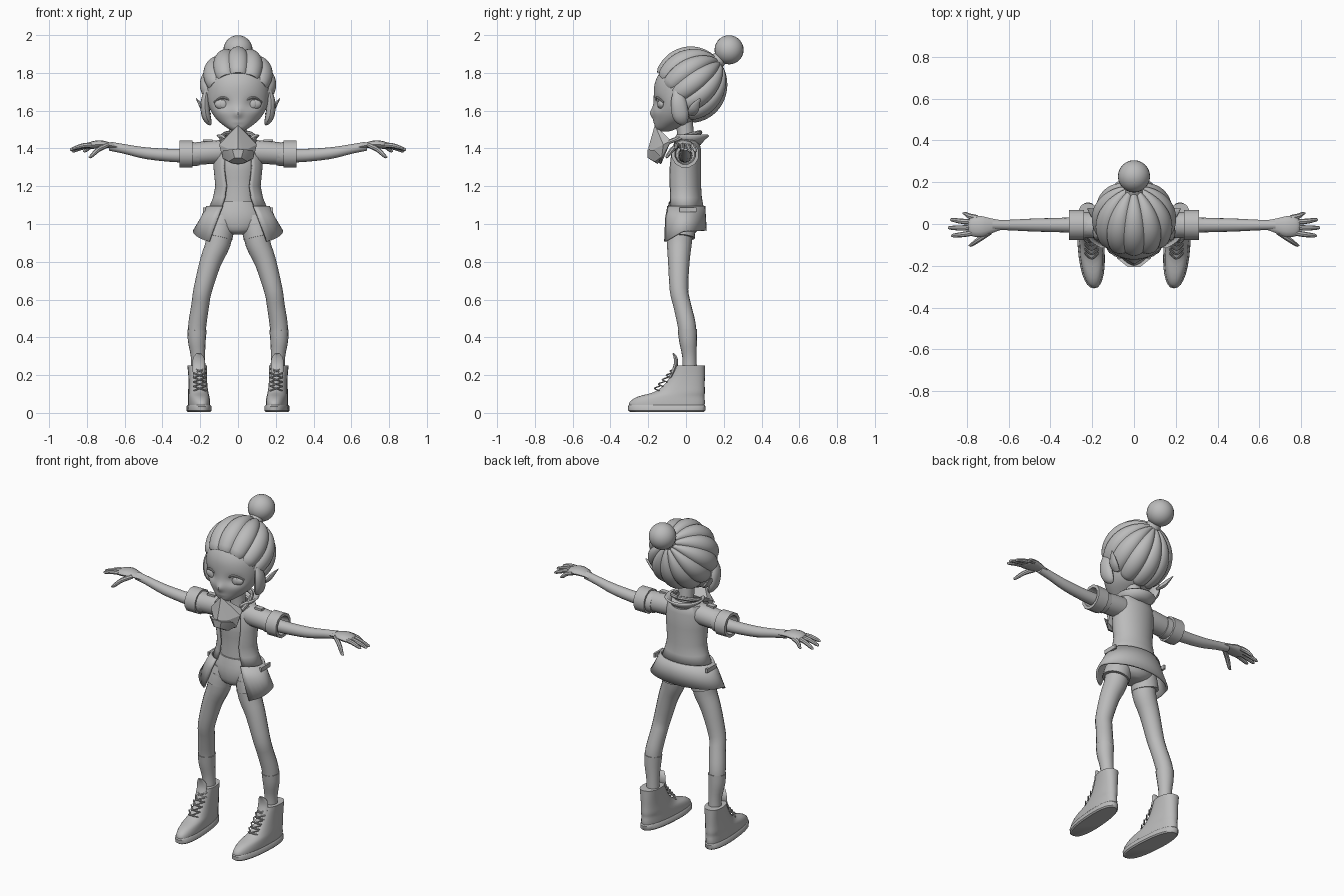
import bpy, bmesh, math
from mathutils import Vector

cube = bpy.data.objects.get("Cube")
if cube:
    bpy.data.objects.remove(cube, do_unlink=True)

grey = bpy.data.materials.new("plain_grey")
grey.use_nodes = True
shade = (0.5, 0.5, 0.5, 1)
grey.diffuse_color = shade
grey.node_tree.nodes["Principled BSDF"].inputs["Base Color"].default_value = shade


def finish(name, bm, mirror=False, subsurf=0, thick=0, angle=40):
    """Turn a bmesh into a shaded object with its modifiers."""
    bmesh.ops.recalc_face_normals(bm, faces=bm.faces[:])
    mesh = bpy.data.meshes.new(name)
    bm.to_mesh(mesh)
    bm.free()
    mesh.materials.append(grey)
    obj = bpy.data.objects.new(name, mesh)
    bpy.context.collection.objects.link(obj)
    bpy.ops.object.select_all(action='DESELECT')
    bpy.context.view_layer.objects.active = obj
    obj.select_set(True)
    bpy.ops.object.shade_smooth_by_angle(angle=math.radians(angle))
    if mirror:
        mod = obj.modifiers.new("mirror", 'MIRROR')
        mod.use_mirror_merge = False
    if thick:
        mod = obj.modifiers.new("thickness", 'SOLIDIFY')
        mod.thickness = thick
    if subsurf:
        mod = obj.modifiers.new("smooth", 'SUBSURF')
        mod.levels = mod.render_levels = subsurf
    return obj


def skin(rings, closed=True, caps=True):
    """Bridge a list of point rings into a surface."""
    bm = bmesh.new()
    rows = [[bm.verts.new(p) for p in ring] for ring in rings]
    count = len(rows[0])
    for low, high in zip(rows, rows[1:]):
        for i in range(count if closed else count - 1):
            j = (i + 1) % count
            bm.faces.new((low[i], low[j], high[j], high[i]))
    if caps:
        bm.faces.new(rows[0])
        bm.faces.new(rows[-1])
    return bm


def dense(keys, steps):
    """Catmull-Rom resampling of key tuples."""
    out = []
    for i in range(len(keys) - 1):
        quad = [keys[max(i - 1, 0)], keys[i], keys[i + 1], keys[min(i + 2, len(keys) - 1)]]
        for s in range(steps):
            t = s / steps
            out.append(tuple(b + t * ((c - a) + t * ((2*a - 5*b + 4*c - d) + t * (3*b - a - 3*c + d))) / 2
                             for a, b, c, d in zip(*quad)))
    return out + [keys[-1]]


def power(value, e):
    return math.copysign(abs(value) ** e, value)


def loft(keys, sides=24, steps=1, square=1.0):
    """Stack ellipses given as (z, x, y, x radius, y radius)."""
    turn = [math.tau * i / sides for i in range(sides)]
    return skin([[(x + rx * power(math.sin(a), square), y - ry * power(math.cos(a), square), z)
                  for a in turn] for z, x, y, rx, ry in dense(keys, steps)])


def tube(name, keys, flat=1.0, sides=12, steps=3, mirror=True, **options):
    """Sweep a circle, squashed across y by flat, along (x, y, z, radius) keys."""
    keys = dense(keys, steps)
    path = [Vector(k[:3]) for k in keys]
    rings = []
    for i, p in enumerate(path):
        along = path[min(i + 1, len(path) - 1)] - path[max(i - 1, 0)]
        across = along.cross(Vector((0, 1, 0))).normalized()
        other = across.cross(along).normalized()
        rings.append([p + keys[i][3] * (across * flat * math.cos(a) + other * math.sin(a))
                      for a in (math.tau * s / sides for s in range(sides))])
    return finish(name, skin(rings), mirror, **options)


def coat(name, keys, drop=0, sides=30, thick=0.012):
    """Front-opening shell from (z, y, x radius, y radius, half opening)."""
    rings = []
    for k, (z, y, rx, ry, gap) in enumerate(keys):
        start = math.asin(gap / rx)
        ring = []
        for i in range(sides + 1):
            a = start + (math.tau - 2 * start) * i / sides
            dip = drop * max(0, math.cos(a)) if k == len(keys) - 1 else 0
            ring.append((rx * math.sin(a), y - ry * math.cos(a), z - dip))
        rings.append(ring)
    return finish(name, skin(rings, closed=False, caps=False), thick=thick)


def ball(name, centre, radii, mirror=False):
    bm = bmesh.new()
    bmesh.ops.create_uvsphere(bm, u_segments=24, v_segments=14, radius=1)
    for v in bm.verts:
        v.co = Vector([c + r * p for c, r, p in zip(centre, radii, v.co)])
    return finish(name, bm, mirror)


# Head, with nose, lips and eye sockets pushed into shape
bm = loft([(1.49, 0, -.115, .025, .03), (1.51, 0, -.1, .06, .062), (1.55, 0, -.065, .11, .105),
           (1.6, 0, -.045, .145, .132), (1.66, 0, -.03, .165, .142), (1.74, 0, -.015, .17, .152),
           (1.8, 0, 0, .155, .14), (1.85, 0, .01, .11, .1)], sides=48, steps=4)
for v in bm.verts:
    if v.co.y < 0:
        for x, z, wide, tall, push in ((0, 1.585, .016, .024, -.022), (0, 1.54, .025, .01, -.005),
                                       (.08, 1.635, .04, .028, .02), (-.08, 1.635, .04, .028, .02)):
            v.co.y += push * math.exp(-((v.co.x - x) / wide) ** 2 - ((v.co.z - z) / tall) ** 2)
finish("head", bm, subsurf=1)
ball("eye", (.08, -.128, 1.635), (.044, .02, .029), True)
ball("iris", (.078, -.142, 1.635), (.02, .009, .023), True)
tube("upper_eyelid", [(.035, -.147, 1.63, .004), (.055, -.156, 1.662, .006), (.09, -.149, 1.668, .006),
                      (.127, -.12, 1.645, .004)], sides=8)
tube("ear", [(.15, .03, 1.58, .02), (.178, .04, 1.605, .028), (.2, .055, 1.635, .02),
             (.222, .075, 1.665, .003)], flat=.5)
tube("neck", [(0, .005, 1.36, .055), (0, 0, 1.44, .045), (0, -.01, 1.56, .045)], mirror=False)

# Hair: a lobed shell whose segments converge on the bun
pole, rise, side = Vector((0, .81, .585)), Vector((0, -.585, .81)), Vector((1, 0, 0))
rings = []
for row in range(2, 27):
    theta = math.radians(5 * min(row, 25))
    size = {25: .97, 26: .82}.get(row, 1)
    ring = []
    for i in range(120):
        phi = math.tau * i / 120
        lobe = abs(math.cos(6 * phi)) ** .7
        depth = .09 * math.sin(theta) ** .5
        way = pole * math.cos(theta) + (rise * math.cos(phi) + side * math.sin(phi)) * math.sin(theta)
        r = size * (1.01 - depth * (1 - lobe))
        ring.append((way.x * r * .2, .025 + way.y * r * .192, 1.738 + way.z * r * .2))
    rings.append(ring)
finish("hair", skin(rings), angle=50)
tube("hair_tie", [(0, .15, 1.85, .05), (0, .19, 1.885, .038), (0, .22, 1.915, .045)], mirror=False)
ball("hair_bun", (0, .228, 1.922), (.077, .077, .077))
tube("side_lock", [(.165, -.045, 1.71, .02), (.175, -.04, 1.65, .04), (.17, -.03, 1.58, .044),
                   (.155, -.02, 1.54, .03), (.145, -.02, 1.525, .008)], flat=.55)

# Shirt and shorts
finish("shirt", loft([(1.05, 0, -.01, .105, .075), (1.2, 0, -.01, .095, .07), (1.32, 0, -.01, .11, .075),
                      (1.42, 0, 0, .09, .06)], steps=3))
finish("shorts", loft([(.945, 0, -.015, .04, .05), (.97, 0, -.015, .11, .08), (1.04, 0, -.012, .145, .092),
                       (1.12, 0, -.01, .108, .08)], steps=3))
tube("shorts_leg", [(.08, -.02, 1.04, .07), (.095, -.026, .98, .076), (.106, -.03, .93, .077)], sides=20)

# Open jacket with flared skirt, collar and cuffs
coat("jacket", [(1.455, .005, .07, .05, .05), (1.44, 0, .11, .07, .06), (1.39, -.005, .13, .085, .07),
                (1.3, -.012, .13, .092, .076), (1.2, -.01, .12, .09, .064), (1.14, -.008, .132, .092, .072),
                (1.085, -.006, .155, .1, .09)])
coat("jacket_skirt", [(1.095, -.006, .168, .108, .085), (1.03, -.012, .2, .118, .11),
                      (.965, -.018, .24, .128, .155)], drop=.075)
coat("collar", [(1.425, .005, .07, .062, .04), (1.45, .008, .08, .08, .05), (1.475, .012, .105, .103, .085)])
tube("sleeve", [(.06, -.008, 1.385, .06), (.13, -.008, 1.38, .062), (.24, -.008, 1.372, .058)], sides=16)
tube("sleeve_band", [(.205, -.005, 1.37, .061), (.25, -.005, 1.37, .064)], sides=12, steps=1)
# The cuff path doubles back to leave a hollow opening
bm = skin([[(x, -.004 + r * math.cos(a), 1.37 + r * math.sin(a)) for a in
            (math.tau * (s + .5) / 12 for s in range(12))]
           for x, r in ((.24, .05), (.24, .074), (.31, .074), (.31, .056), (.26, .05))])
finish("cuff", bm, True, angle=35)
for name, centre, scale in (("shoulder_tab", (.16, -.02, 1.442), (.05, .03, .012)),
                            ("skirt_pocket", (.178, .01, 1.075), (.012, .09, .025))):
    bm = bmesh.new()
    bmesh.ops.create_cube(bm, size=1)
    for v in bm.verts:
        v.co = Vector([c + s * p for c, s, p in zip(centre, scale, v.co)])
    finish(name, bm, True)


# Faceted mask hanging at the throat
def hull(name, half):
    bm = bmesh.new()
    for x, y, z in half:
        for sign in ((1, -1) if x else (1,)):
            bm.verts.new((sign * x, y, z))
    bmesh.ops.convex_hull(bm, input=bm.verts[:])
    finish(name, bm, angle=20)


hull("mask", [(0, -.165, 1.525), (.1, -.12, 1.42), (.09, -.08, 1.44), (.08, -.13, 1.345), (0, -.2, 1.4),
              (0, -.135, 1.315), (.03, -.19, 1.385), (.03, -.13, 1.32)])
hull("mask_filter", [(.03, -.205, 1.395), (.08, -.165, 1.39), (.085, -.13, 1.355), (.05, -.165, 1.33),
                     (.018, -.203, 1.35), (.02, -.15, 1.318)])
tube("mask_strap", [(.085, -.09, 1.435, .012), (.085, -.02, 1.46, .012), (.06, .05, 1.48, .012),
                    (0, .075, 1.485, .012)], sides=8)

# Arms and hands
tube("arm", [(.15, -.005, 1.37, .045), (.31, -.005, 1.362, .036), (.48, -.005, 1.374, .031),
             (.6, -.005, 1.397, .025), (.68, -.005, 1.412, .024)], sides=16)
tube("palm", [(.64, -.005, 1.408, .024), (.68, -.008, 1.417, .035), (.73, -.012, 1.422, .05),
              (.775, -.012, 1.417, .046), (.79, -.012, 1.414, .03)], flat=.42)
fingers = {"little": (.03, .82, .05, 1.385), "ring": (.01, .88, .02, 1.385), "middle": (-.014, .89, -.018, 1.393),
           "index": (-.038, .875, -.055, 1.4), "thumb": (-.04, .79, -.1, 1.355)}
for name, (root, x, y, z) in fingers.items():
    base = .69 if name == "thumb" else .75
    tube(name + "_finger", [(base, root, 1.418, .013), ((base + x) / 2, (root + y) / 2 - .003, (1.418 + z) / 2 + .007, .013),
                            (x - .012, y, z + .003, .009), (x, y, z, .003)], sides=8)

# Legs and socks
tube("leg", [(.09, -.03, 1, .07), (.105, -.035, .9, .066), (.145, -.038, .8, .057), (.187, -.037, .65, .049),
             (.2, -.02, .57, .047), (.215, .003, .47, .048), (.218, .01, .4, .045), (.212, .018, .3, .035),
             (.21, .02, .2, .035)], sides=16)
tube("sock", [(.217, .007, .44, .051), (.218, .011, .38, .047), (.212, .018, .3, .038), (.21, .02, .22, .038)], sides=16)


# Boots, toes turned slightly inward
def boot_part(name, keys, **options):
    bm = loft(keys, sides=28, square=.85, **options)
    for v in bm.verts:
        v.co.x += .07 * v.co.y
    finish(name, bm, True)


boot_part("boot", [(.02, .213, -.102, .056, .198), (.055, .213, -.1, .056, .2), (.085, .213, -.08, .054, .178),
                   (.11, .213, -.035, .052, .135), (.15, .213, -.008, .049, .107), (.2, .213, .01, .049, .09),
                   (.25, .214, .022, .052, .078)], steps=3)
boot_part("boot_sole", [(.005, .213, -.1, .057, .195), (.012, .213, -.102, .064, .204), (.035, .213, -.102, .063, .206),
                        (.042, .213, -.102, .057, .2)])
tube("boot_tongue", [(.208, -.08, .19, .01), (.208, -.055, .25, .011), (.208, -.055, .29, .01),
                     (.207, -.068, .315, .004)], flat=3)

# Crossed laces climbing the instep
for row in range(5):
    y, z = -.165 + .021 * row, .118 + .023 * row
    for label, lean in (("inner", 1), ("outer", -1)):
        tube(f"{label}_lace_{row + 1}", [(.202 - lean * .032, y + .022, z, .004), (.203, y - .002, z + .012, .004),
                                         (.204 + lean * .032, y + .028, z + .024, .004)], sides=6)
